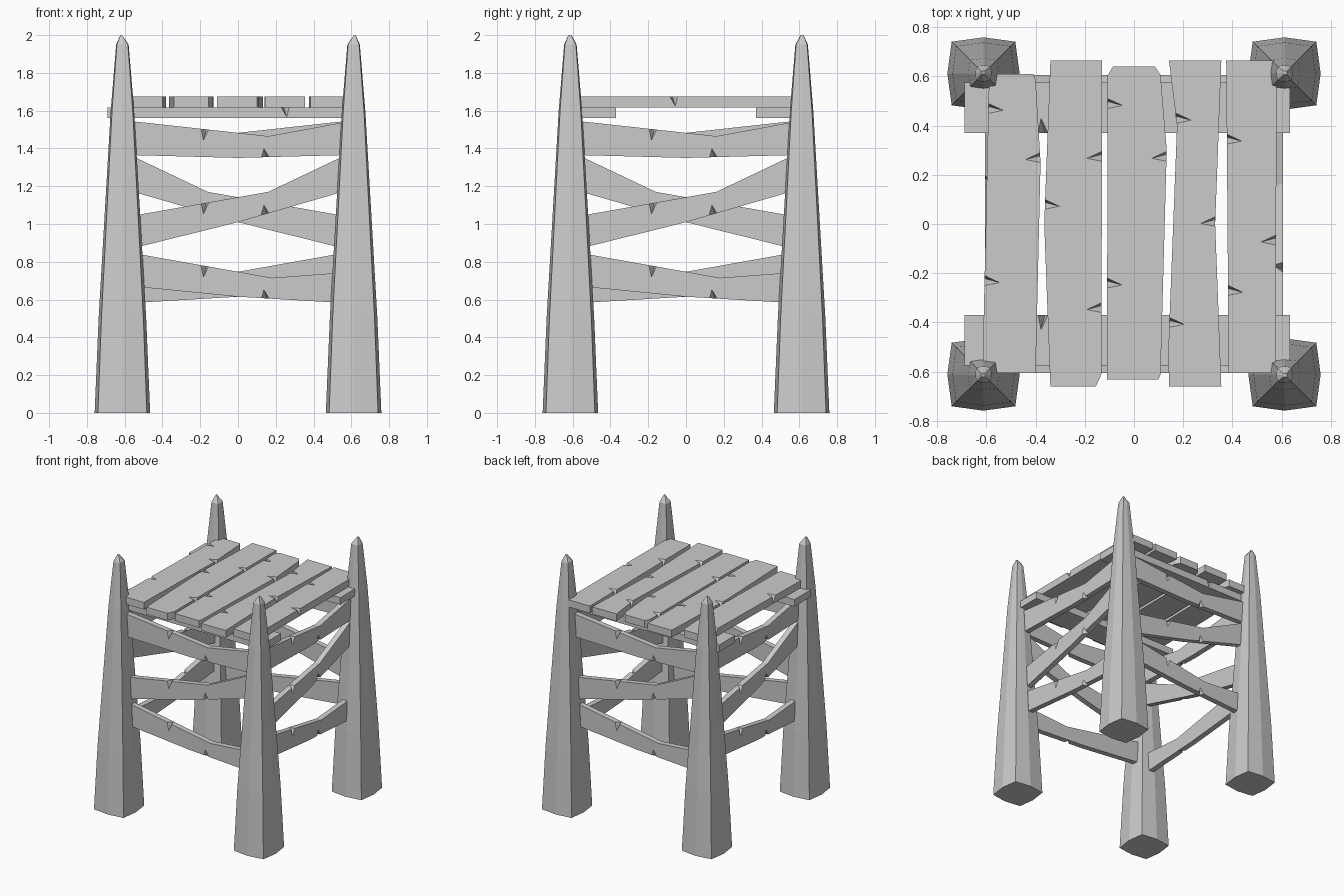
import bpy, bmesh, math
from mathutils import Vector

cube = bpy.data.objects.get("Cube")
if cube:
    bpy.data.objects.remove(cube)

wood = bpy.data.materials.new("pale_grey_wood")
wood.use_nodes = True
GREY = (0.6, 0.6, 0.6, 1)
wood.diffuse_color = GREY
wood.node_tree.nodes["Principled BSDF"].inputs["Base Color"].default_value = GREY

X, Y, Z = Vector((1, 0, 0)), Vector((0, 1, 0)), Vector((0, 0, 1))


def add_object(name, bm):
    bmesh.ops.recalc_face_normals(bm, faces=bm.faces)
    mesh = bpy.data.meshes.new(name)
    bm.to_mesh(mesh)
    bm.free()
    mesh.materials.append(wood)
    obj = bpy.data.objects.new(name, mesh)
    bpy.context.collection.objects.link(obj)
    return obj


def loft(name, rings):
    """Skin a stack of equal-sized rings and cap both ends."""
    bm = bmesh.new()
    loops = [[bm.verts.new(p) for p in ring] for ring in rings]
    n = len(loops[0])
    for a, b in zip(loops, loops[1:]):
        for i in range(n):
            j = (i + 1) % n
            bm.faces.new((a[i], a[j], b[j], b[i]))
    bm.faces.new(loops[0])
    bm.faces.new(loops[-1])
    return add_object(name, bm)


def carve(obj, chips):
    """Cut splinter notches: (edge point, direction in, direction down, along, depth, drop)."""
    bm = bmesh.new()
    for p, inward, down, along, depth, drop in chips:
        p = Vector(p)
        c = p + inward * depth - along * 0.008
        d = p + down * drop + along * 0.008
        m = (c + d) / 2
        pts = [c + (c - d) * 0.3, d + (d - c) * 0.3]
        pts += [m + (p + along * w - m) * 2 for w in (-0.02, 0.02)]
        v = [bm.verts.new(q) for q in pts]
        for f in ((0, 1, 2), (0, 1, 3), (0, 2, 3), (1, 2, 3)):
            bm.faces.new([v[i] for i in f])
    cutter = add_object("notch_cutter", bm)
    cutter.hide_render = True
    mod = obj.modifiers.new("notches", 'BOOLEAN')
    mod.operation, mod.solver, mod.object = 'DIFFERENCE', 'EXACT', cutter
    bpy.context.view_layer.update()
    cut = obj.evaluated_get(bpy.context.evaluated_depsgraph_get())
    mesh = bpy.data.meshes.new_from_object(cut)
    obj.modifiers.clear()
    obj.data = mesh
    bpy.data.objects.remove(cutter)


# Corner posts: tapered square logs with bulged sides and a sharpened tip
PROFILE = [(0, 0.147), (0.5, 0.126), (1.6, 0.062), (1.95, 0.033)]
SECTION = [(-.88, -.88), (0, -1), (.88, -.88), (1, 0), (.88, .88), (0, 1), (-.88, .88), (-1, 0)]
for side, sx in (("left", 1), ("right", -1)):
    for end, sy in (("front", -1), ("back", 1)):
        rings = [[(sx * (0.612 + u * r), sy * (0.612 + v * r), z) for u, v in SECTION]
                 for z, r in PROFILE]
        rings.append([(sx * (0.615 + u * 0.008), sy * (0.615 + v * 0.008), 2.0 - 0.01 * (u < 0))
                      for u, v in SECTION])
        loft(f"{end}_{side}_post", rings)

# Side rails: three bent boards, repeated on all four sides
OUTER, INNER = -0.605, -0.562
RAILS = {
    "upper_rail": ([(-.57, 1.545), (.16, 1.465), (.57, 1.54), (.57, 1.365), (0, 1.35), (-.57, 1.365)],
                   1.502, 1.354),
    "diagonal_rail": ([(-.55, 1.045), (.16, 1.17), (.57, 1.365), (.57, 1.175), (0, 1.01), (-.55, .873)],
                      1.112, 1.055),
    "lower_rail": ([(-.54, .843), (.18, .715), (.54, .742), (.54, .583), (0, .615), (-.54, .668)],
                   0.778, 0.607),
}
for name, (outline, top, bottom) in RAILS.items():
    rail = loft("front_" + name, [[(x, y, z) for x, z in outline] for y in (OUTER, INNER)])
    carve(rail, [((-0.175, OUTER, top), -Z, Y, X, 0.06, 0.04),
                 ((0.145, OUTER, bottom), Z, Y, X, 0.045, 0.035)])
    for k, side in enumerate(("left", "back", "right"), 1):
        copy = rail.copy()
        copy.name = f"{side}_{name}"
        copy.rotation_euler.z = k * math.pi / 2
        bpy.context.collection.objects.link(copy)

# Cross boards under the deck
for end, s in (("front", -1), ("back", 1)):
    outline = [(-.69, .37 * s), (.635, .37 * s), (.635, .575 * s), (-.69, .575 * s)]
    board = loft(end + "_cross_board", [[(x, y, z) for x, y in outline] for z in (1.56, 1.616)])
    carve(board, [((0.25 * s * -1, 0.575 * s, 1.616), Y * -s, -Z, X, 0.05, 0.05),
                  ((-0.37, 0.37 * s, 1.616), Y * s, -Z, X, 0.06, 0.05)])

# Deck planks: outline, then notches on the right-hand (-1) or left-hand (1) x edges
TOP = 1.675
PLANKS = [
    ([(-.57, .61), (-.41, .61), (-.4, .585), (-.38, .25), (-.4, -.605), (-.58, -.605),
      (-.615, -.56), (-.59, .57)],
     [(-.592, .47, 1), (-.381, .27, -1), (-.607, -.23, 1)]),
    ([(-.34, .665), (-.13, .665), (-.132, -.61), (-.155, -.66), (-.34, -.66), (-.365, 0)],
     [(-.363, .08, 1), (-.131, .275, -1), (-.132, -.34, -1)]),
    ([(-.085, .64), (.085, .64), (.108, .605), (.133, .3), (.108, -.61), (.1, -.632),
      (-.11, -.632), (-.107, .605)],
     [(-.107, .49, 1), (.132, .275, -1), (-.109, -.24, 1)]),
    ([(.142, .665), (.355, .665), (.33, 0), (.355, -.66), (.142, -.66), (.14, -.5), (.175, .4)],
     [(.172, .43, 1), (.331, .01, -1), (.144, -.4, 1)]),
    ([(.375, .665), (.57, .665), (.58, .63), (.576, -.56), (.56, -.605), (.385, -.605)],
     [(.378, .345, 1), (.383, -.27, 1), (.577, -.065, -1)]),
]
for i, (outline, notches) in enumerate(PLANKS, 1):
    plank = loft(f"deck_plank_{i}", [[(x, y, z) for x, y in outline] for z in (1.618, TOP)])
    carve(plank, [((x, y, TOP), X * s, -Z, Y, 0.06, 0.05) for x, y, s in notches])
